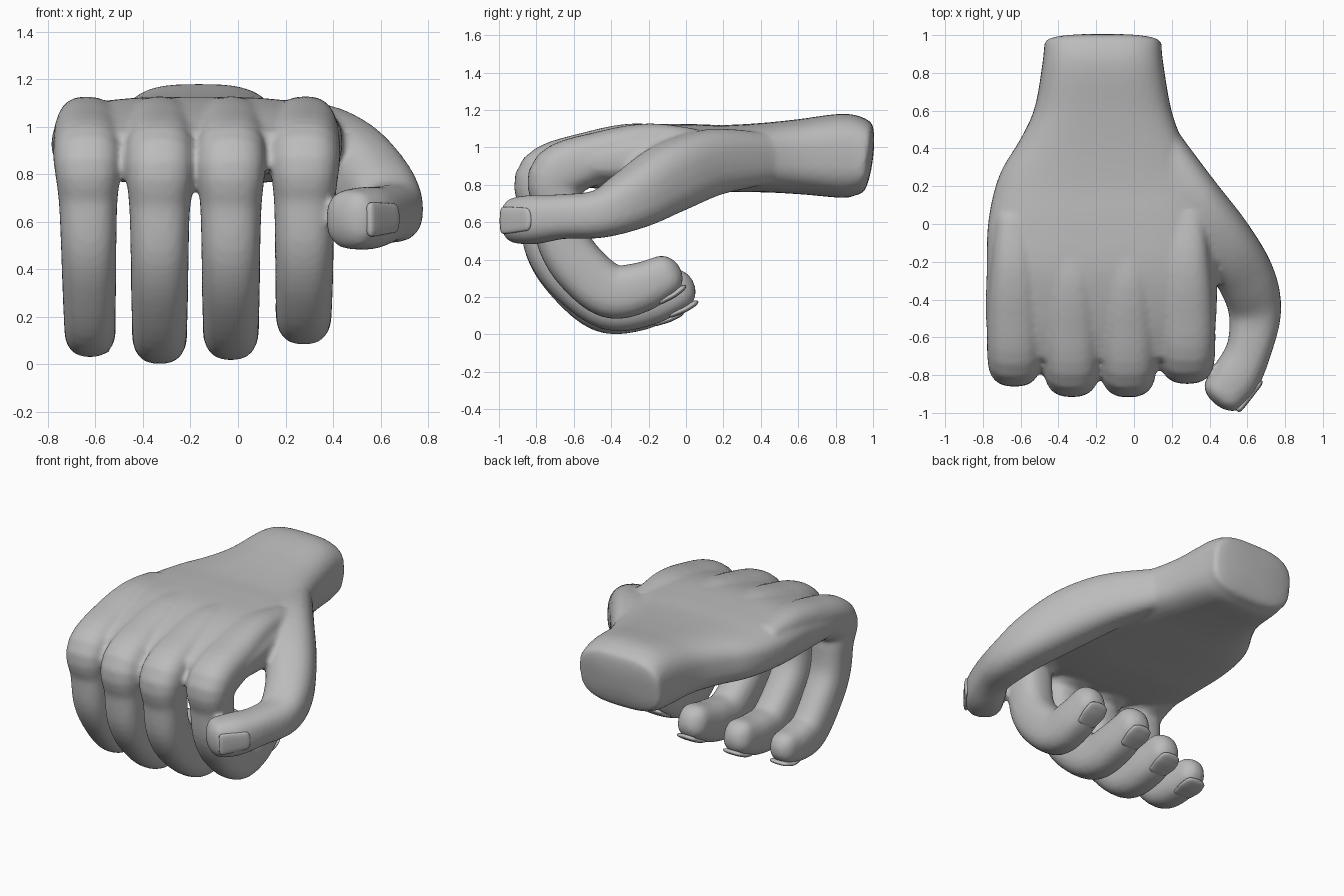
import bpy, bmesh, math
from mathutils import Vector

cube = bpy.data.objects.get("Cube")
if cube:
    bpy.data.objects.remove(cube, do_unlink=True)

grey = bpy.data.materials.new("plain_grey")
grey.use_nodes = True
GREY = (0.5, 0.5, 0.5, 1)
grey.diffuse_color = GREY
grey.node_tree.nodes["Principled BSDF"].inputs["Base Color"].default_value = GREY


def smooth_path(pts, steps=5):
    """Catmull-Rom interpolation of (x, y, z, half width, half height)."""
    pts = [Vector(p) for p in pts]
    out = []
    for i in range(len(pts) - 1):
        a, b, c, d = pts[max(i - 1, 0)], pts[i], pts[i + 1], pts[min(i + 2, len(pts) - 1)]
        for k in range(steps):
            t = k / steps
            out.append(0.5 * (2 * b + (c - a) * t + (2 * a - 5 * b + 4 * c - d) * t * t
                              + (3 * b - a - 3 * c + d) * t ** 3))
    return out + [pts[-1]]


def loft(bm, pts, hint, power=2.4, dome=(0, 0), sides=24):
    """Sweep a superellipse along a path; dome rounds the start and end.
    Returns the end point, tangent and outward direction."""
    path = smooth_path(pts)
    pos = [Vector(p[:3]) for p in path]
    n = len(path)
    stations = []
    for i, p in enumerate(path):
        tan = (pos[min(i + 1, n - 1)] - pos[max(i - 1, 0)]).normalized()
        stations.append((pos[i], tan, p[3], p[4]))

    def cap(station, depth, sign):
        c, tan, w, h = station
        angles = [math.radians(a) for a in (20, 40, 58, 72, 83)]
        return [(c + tan * sign * depth * math.sin(a), tan, w * math.cos(a), h * math.cos(a))
                for a in angles]

    last = stations[-1]
    if dome[0]:
        stations = cap(stations[0], dome[0], -1)[::-1] + stations
    if dome[1]:
        stations += cap(last, dome[1], 1)
    rings = []
    for c, tan, w, h in stations:
        side = (Vector(hint) - tan * tan.dot(Vector(hint))).normalized()
        up = tan.cross(side)
        ring = []
        for k in range(sides):
            a = math.tau * k / sides
            u, v = math.cos(a), math.sin(a)
            u = math.copysign(abs(u) ** (2 / power), u)
            v = math.copysign(abs(v) ** (2 / power), v)
            ring.append(bm.verts.new(c + side * u * w + up * v * h))
        rings.append(ring)
    for r, s in zip(rings, rings[1:]):
        for k in range(sides):
            j = (k + 1) % sides
            bm.faces.new((r[k], r[j], s[j], s[k]))
    bm.faces.new(rings[0][::-1])
    bm.faces.new(rings[-1])
    return last[0], last[1], up


def make_object(name, bm):
    bmesh.ops.recalc_face_normals(bm, faces=bm.faces)
    for f in bm.faces:
        f.smooth = True
    mesh = bpy.data.meshes.new(name)
    bm.to_mesh(mesh)
    bm.free()
    mesh.materials.append(grey)
    obj = bpy.data.objects.new(name, mesh)
    bpy.context.collection.objects.link(obj)
    return obj


def add_nail(name, tip, hint, lift, half_width, back, front):
    """Thin rounded plate lying on the outer side of a fingertip."""
    c, tan, out = tip
    base = c + out * lift
    bm = bmesh.new()
    pts = [tuple(base + tan * s - out * drop) + (half_width * w, 0.016)
           for s, w, drop in ((-back, 0.85, 0), (0, 1, 0), (front, 0.9, 0.008))]
    loft(bm, pts, hint, 2.6, (0.03, 0.035), 20)
    make_object(name, bm)


skin = bmesh.new()

# Wrist and palm: y, left and right edge, bottom, top
palm = [(0.96, -0.475, 0.145, 0.75, 1.14), (0.85, -0.485, 0.155, 0.73, 1.18),
        (0.6, -0.53, 0.2, 0.75, 1.15), (0.4, -0.62, 0.28, 0.76, 1.13),
        (0.2, -0.73, 0.37, 0.76, 1.12), (0, -0.775, 0.42, 0.76, 1.125),
        (-0.25, -0.78, 0.44, 0.76, 1.12), (-0.5, -0.785, 0.435, 0.78, 1.06),
        (-0.68, -0.76, 0.41, 0.81, 0.99)]
loft(skin, [((a + b) / 2, y, (lo + hi) / 2, (b - a) / 2, (hi - lo) / 2)
            for y, a, b, lo, hi in palm], (1, 0, 0), 3, (0.04, 0.05), 40)

# Curled fingers share one profile: y, z, half width, half thickness
profile = [(0, 1.02, 0.09, 0.08), (-0.25, 1.01, 0.12, 0.12), (-0.5, 0.95, 0.145, 0.135),
           (-0.745, 0.845, 0.148, 0.15), (-0.745, 0.67, 0.13, 0.135), (-0.715, 0.47, 0.124, 0.14),
           (-0.6, 0.305, 0.122, 0.145), (-0.4, 0.165, 0.118, 0.145), (-0.2, 0.185, 0.118, 0.135),
           (-0.04, 0.25, 0.105, 0.115)]
# name, knuckle x, tip x, back shift, reach, drop, tip dip, thickness
fingers = [("index", 0.285, 0.275, 0.06, 0.8, 0.92, 0, 1),
           ("middle", -0.03, -0.03, -0.01, 1, 0.99, 0.02, 1),
           ("ring", -0.33, -0.33, -0.01, 0.9, 0.99, 0.07, 0.98),
           ("little", -0.64, -0.62, 0.04, 0.71, 0.93, 0.14, 0.9)]
for name, x0, x1, shift, reach, drop, dip, thick in fingers:
    pts = []
    for i, (y, z, w, h) in enumerate(profile):
        t = i / (len(profile) - 1)
        k = 1 + (thick - 1) * t
        yy = -0.74 + shift + (y + 0.74) * (reach if i > 3 else 1)
        zz = 1 - (1 - z) * drop - dip * max(0, t - 0.7) / 0.3
        pts.append((x0 + (x1 - x0) * t, yy, zz, w * k, h * k))
    tip = loft(skin, pts, (1, 0, 0), 2.5, (0, 0.1))
    add_nail(name + "_nail", tip, (1, 0, 0), 0.112 * thick, 0.08, 0.07, 0.05)

# Thumb sweeping outward and forward; width runs vertically
thumb = [(0.16, 0.42, 0.94, 0.14, 0.1), (0.32, 0.14, 0.92, 0.18, 0.14),
         (0.465, -0.08, 0.84, 0.19, 0.16), (0.59, -0.28, 0.725, 0.165, 0.155),
         (0.64, -0.46, 0.645, 0.13, 0.14), (0.61, -0.66, 0.63, 0.12, 0.12),
         (0.54, -0.81, 0.615, 0.132, 0.13), (0.475, -0.9, 0.61, 0.125, 0.12)]
tip = loft(skin, thumb, (0, 0, -1), 2.5, (0, 0.07))
add_nail("thumb_nail", tip, (0, 0, -1), 0.115, 0.072, 0.15, 0.01)

# Fuse all the limbs into one skin
hand = make_object("hand_skin", skin)
fuse = hand.modifiers.new("fuse", 'REMESH')
fuse.mode = 'VOXEL'
fuse.voxel_size = 0.016
fuse.use_smooth_shade = True
soften = hand.modifiers.new("soften", 'SMOOTH')
soften.factor = 0.5
soften.iterations = 5
